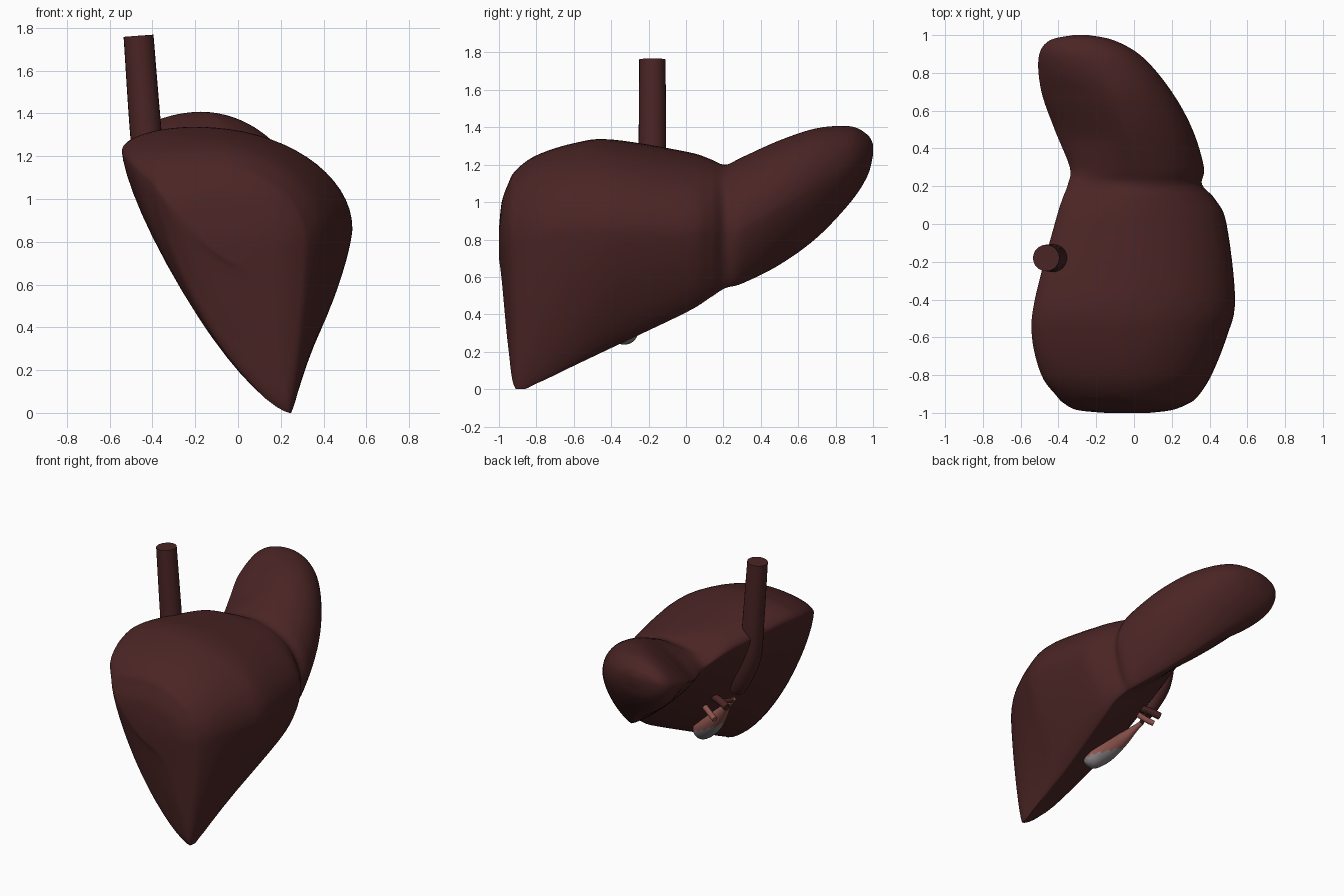
import bpy, bmesh, math
from mathutils import Vector

if "Cube" in bpy.data.objects:
    bpy.data.objects.remove(bpy.data.objects["Cube"])


def material(name, rgb):
    m = bpy.data.materials.new(name)
    m.diffuse_color = (*rgb, 1)
    m.use_nodes = True
    m.node_tree.nodes["Principled BSDF"].inputs["Base Color"].default_value = m.diffuse_color
    return m


LIVER = material("dark liver red", (0.07, 0.018, 0.018))
PINK = material("salmon pink", (0.27, 0.09, 0.075))
GREY = material("pale grey", (0.22, 0.2, 0.21))


def spline(rows, steps):
    """Smooth interpolation through rows of numbers."""
    out = []
    for i in range(len(rows) - 1):
        p0, p1 = rows[max(i - 1, 0)], rows[i]
        p2, p3 = rows[i + 1], rows[min(i + 2, len(rows) - 1)]
        for s in range(steps):
            t = s / steps
            out.append([0.5 * (2 * b + (c - a) * t + (2 * a - 5 * b + 4 * c - d) * t * t
                               + (3 * b - a - 3 * c + d) * t ** 3)
                        for a, b, c, d in zip(p0, p1, p2, p3)])
    out.append(list(rows[-1]))
    return out


def loft(name, rings, mats, rule=None):
    """Skin a list of closed rings and cap both ends."""
    bm = bmesh.new()
    loops = [[bm.verts.new(p) for p in ring] for ring in rings]
    n = len(loops[0])
    for a, b in zip(loops, loops[1:]):
        for i in range(n):
            j = (i + 1) % n
            bm.faces.new((a[i], a[j], b[j], b[i]))
    bm.faces.new(loops[0][::-1])
    bm.faces.new(loops[-1])
    bmesh.ops.recalc_face_normals(bm, faces=bm.faces)
    if rule:
        for f in bm.faces:
            f.material_index = rule(f.calc_center_median())
    me = bpy.data.meshes.new(name)
    bm.to_mesh(me)
    bm.free()
    for m in mats:
        me.materials.append(m)
    ob = bpy.data.objects.new(name, me)
    bpy.context.collection.objects.link(ob)
    bpy.ops.object.select_all(action='DESELECT')
    ob.select_set(True)
    bpy.context.view_layer.objects.active = ob
    bpy.ops.object.shade_smooth_by_angle(angle=math.radians(50))
    return ob


def tube(name, path, mats, rule=None, sides=24, steps=6):
    """Round tube through (x, y, z, radius) points."""
    pts = spline(path, steps)
    rings = []
    for i, p in enumerate(pts):
        c = Vector(p[:3])
        d = (Vector(pts[min(i + 1, len(pts) - 1)][:3]) - Vector(pts[max(i - 1, 0)][:3])).normalized()
        u = d.cross(Vector((0, 1, 0))).normalized()
        v = d.cross(u)
        r = max(p[3], 0.002)
        rings.append([c + r * (u * math.cos(2 * math.pi * k / sides) + v * math.sin(2 * math.pi * k / sides))
                      for k in range(sides)])
    return loft(name, rings, mats, rule)


def ramp(y, keys):
    """Piecewise linear value along y."""
    for (a, va), (b, vb) in zip(keys, keys[1:]):
        if y <= b:
            return va + (vb - va) * max(0, (y - a) / (b - a))
    return keys[-1][1]


# Liver body: y, then left, top, right and bottom extremes as x, z pairs
STATIONS = [
    (-1.00, -.15, .80, -.05, .86, .08, .80, .00, .70),
    (-.985, -.30, .95, -.05, 1.00, .20, .80, .10, .58),
    (-.95, -.37, 1.03, -.05, 1.10, .29, .80, .20, .22),
    (-.91, -.41, 1.08, -.10, 1.17, .34, .80, .24, .00),
    (-.80, -.49, 1.15, -.12, 1.25, .41, .83, .25, .03),
    (-.60, -.54, 1.21, -.15, 1.315, .49, .85, .25, .125),
    (-.40, -.525, 1.23, -.20, 1.335, .535, .86, .25, .22),
    (.00, -.42, 1.18, -.20, 1.27, .49, .85, .28, .41),
    (.13, -.38, 1.15, -.10, 1.23, .43, .85, .28, .49),
    (.21, -.35, 1.12, .00, 1.20, .36, .85, .25, .54),
    (.30, -.34, 1.10, .00, 1.24, .37, .87, .22, .565),
    (.50, -.42, 1.13, -.05, 1.33, .31, .98, .10, .665),
    (.70, -.49, 1.20, -.12, 1.395, .20, 1.10, -.05, .81),
    (.88, -.505, 1.24, -.20, 1.405, .05, 1.20, -.20, 1.00),
    (.97, -.45, 1.27, -.26, 1.36, -.10, 1.25, -.27, 1.14),
    (1.00, -.32, 1.28, -.28, 1.31, -.24, 1.28, -.28, 1.25),
]


def section(row, quarter=16):
    """Closed outline made of four rounded quarters between the extremes."""
    y, xl, zl, xt, zt, xr, zr, xb, zb = row
    zb = max(zb, 0)
    n_top_left = ramp(y, [(-1, 2), (.1, 2), (.45, 1.2), (.7, 1.3), (.95, 2)])
    n_under = ramp(y, [(-1, 1.4), (-.1, 1.35), (.4, 1.15), (.7, 1.2), (.95, 2)])
    n_low_right = ramp(y, [(-1, 1.3), (0, 1.4), (.5, 1.5), (.95, 2)])
    # each quarter: vertical-tangent point, horizontal-tangent point, power, direction
    quarters = [((xl, zl), (xt, zt), n_top_left, False), ((xr, zr), (xt, zt), 2.0, True),
                ((xr, zr), (xb, zb), n_low_right, False), ((xl, zl), (xb, zb), n_under, True)]
    pts = []
    for side, end, n, flip in quarters:
        for k in range(quarter):
            a = math.pi / 2 * k / quarter
            if flip:
                a = math.pi / 2 - a
            c, s = max(math.cos(a), 0) ** (2 / n), max(math.sin(a), 0) ** (2 / n)
            pts.append((end[0] + (side[0] - end[0]) * c, y, side[1] + (end[1] - side[1]) * s))
    return pts


loft("liver_body", [section(r) for r in spline(STATIONS, 6)], [LIVER])

# Main vein running up the back of the liver
tube("main_vein", [(-.27, -.22, .74, .05), (-.32, -.205, .84, .065), (-.40, -.19, 1.03, .072),
                   (-.43, -.18, 1.30, .074), (-.465, -.18, 1.763, .07)], [LIVER])

# Gallbladder tucked under the liver, with a pale rounded end
tube("gallbladder", [(.15, -.345, .265, .002), (.135, -.34, .275, .04), (.095, -.33, .305, .072),
                     (.0, -.30, .39, .075), (-.10, -.26, .49, .05), (-.19, -.22, .60, .024),
                     (-.25, -.21, .67, .015)], [PINK, GREY],
     rule=lambda c: 1 if c.z + 0.5 * c.x < 0.37 else 0)

# Short duct and vessel stubs beside the gallbladder neck
tube("duct_stub", [(-.10, -.08, .62, .02), (-.16, -.06, .59, .02), (-.21, -.04, .57, .02)], [PINK], sides=12)
tube("vessel_stub", [(-.15, -.11, .70, .026), (-.22, -.09, .69, .026), (-.29, -.07, .67, .026)], [LIVER], sides=12)
tube("duct_branch", [(-.24, -.21, .66, .016), (-.22, -.15, .67, .016), (-.18, -.09, .69, .016)], [LIVER], sides=12)
